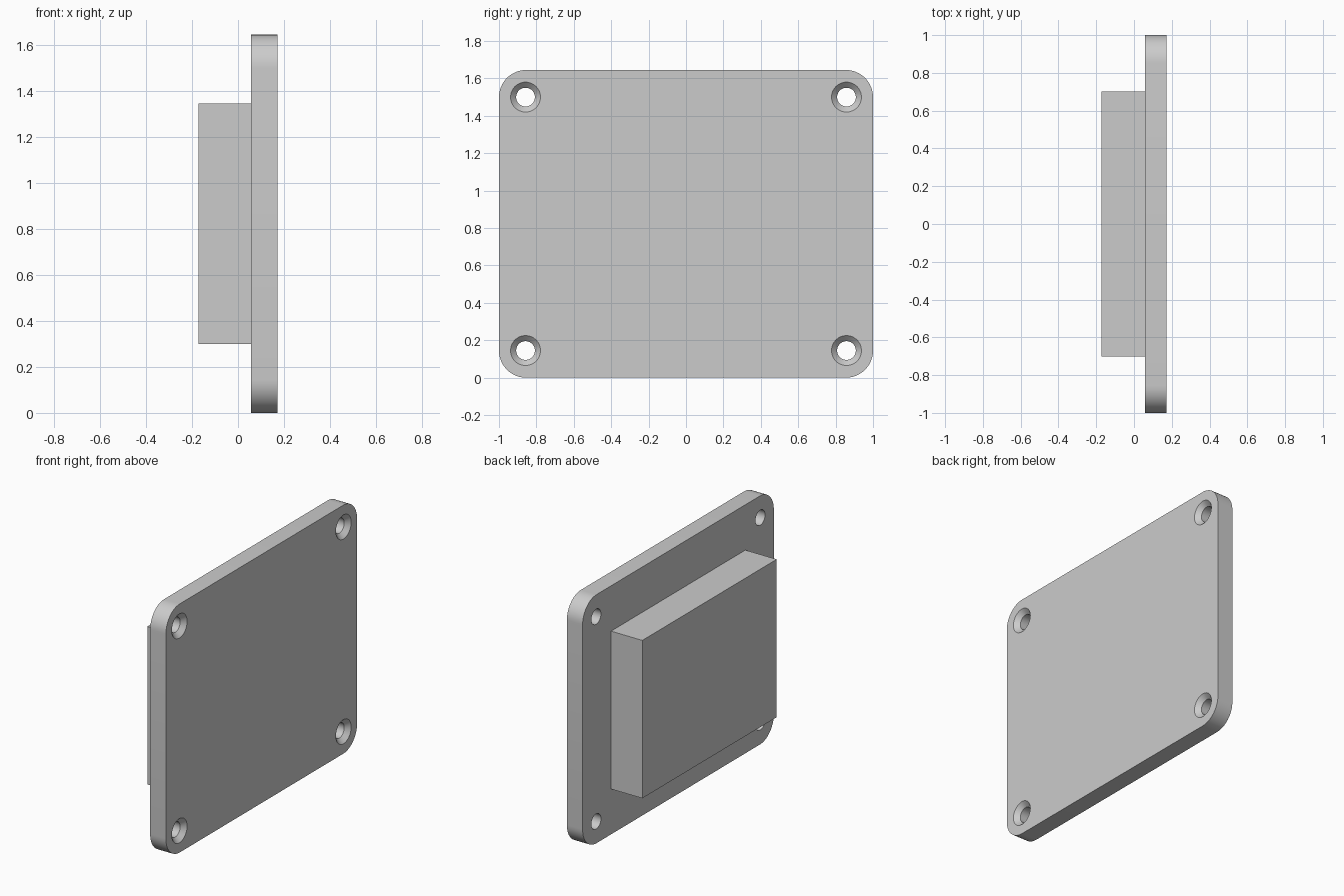
import bpy, bmesh
from math import cos, sin, pi, radians
from mathutils import Matrix

if "Cube" in bpy.data.objects:
    bpy.data.objects.remove(bpy.data.objects["Cube"])

grey = bpy.data.materials.new("light_grey")
grey.use_nodes = True
grey.diffuse_color = (0.6, 0.6, 0.6, 1)
grey.node_tree.nodes["Principled BSDF"].inputs["Base Color"].default_value = (0.6, 0.6, 0.6, 1)

HEIGHT = 1.645
BACK, SEAM, FACE = -0.172, 0.057, 0.172
CORNER = 0.145


def finish(bm, name):
    bmesh.ops.recalc_face_normals(bm, faces=bm.faces)
    mesh = bpy.data.meshes.new(name)
    bm.to_mesh(mesh)
    bm.free()
    mesh.materials.append(grey)
    obj = bpy.data.objects.new(name, mesh)
    bpy.context.collection.objects.link(obj)
    return obj


def box(name, x0, x1, width, height, radius=0):
    bm = bmesh.new()
    place = Matrix.Translation(((x0 + x1) / 2, 0, HEIGHT / 2))
    bmesh.ops.create_cube(bm, size=1, matrix=place @ Matrix.Diagonal((x1 - x0, width, height, 1)))
    if radius:
        # round only the edges that run through the thickness
        edges = [e for e in bm.edges if abs(e.verts[0].co.x - e.verts[1].co.x) > 0.01]
        bmesh.ops.bevel(bm, geom=edges, offset=radius, segments=12, profile=0.5, affect='EDGES')
    return finish(bm, name)


def hole_cutter(y, z, sides=48):
    # straight bore that widens into a countersink at the face
    profile = [(SEAM - 0.02, 0.05), (FACE - 0.03, 0.05), (FACE, 0.08), (FACE + 0.02, 0.1)]
    bm = bmesh.new()
    rings = [[bm.verts.new((x, y + r * cos(2 * pi * i / sides), z + r * sin(2 * pi * i / sides)))
              for i in range(sides)] for x, r in profile]
    for a, b in zip(rings, rings[1:]):
        for i in range(sides):
            j = (i + 1) % sides
            bm.faces.new((a[i], a[j], b[j], b[i]))
    bm.faces.new(rings[0])
    bm.faces.new(rings[-1])
    return finish(bm, "screw_hole_cutter")


# Raised block behind the plate
box("rear_block", BACK, SEAM, 1.405, 1.045)

# Rounded plate with four countersunk screw holes
plate = box("mounting_plate", SEAM, FACE, 2, HEIGHT, CORNER)
bpy.ops.object.select_all(action='DESELECT')
plate.select_set(True)
bpy.context.view_layer.objects.active = plate
for y in (-0.858, 0.858):
    for z in (CORNER, HEIGHT - CORNER):
        cutter = hole_cutter(y, z)
        mod = plate.modifiers.new("screw_hole", 'BOOLEAN')
        mod.operation = 'DIFFERENCE'
        mod.solver = 'EXACT'
        mod.object = cutter
        bpy.ops.object.modifier_apply(modifier=mod.name)
        bpy.data.objects.remove(cutter)
bpy.ops.object.shade_smooth_by_angle(angle=radians(30))
